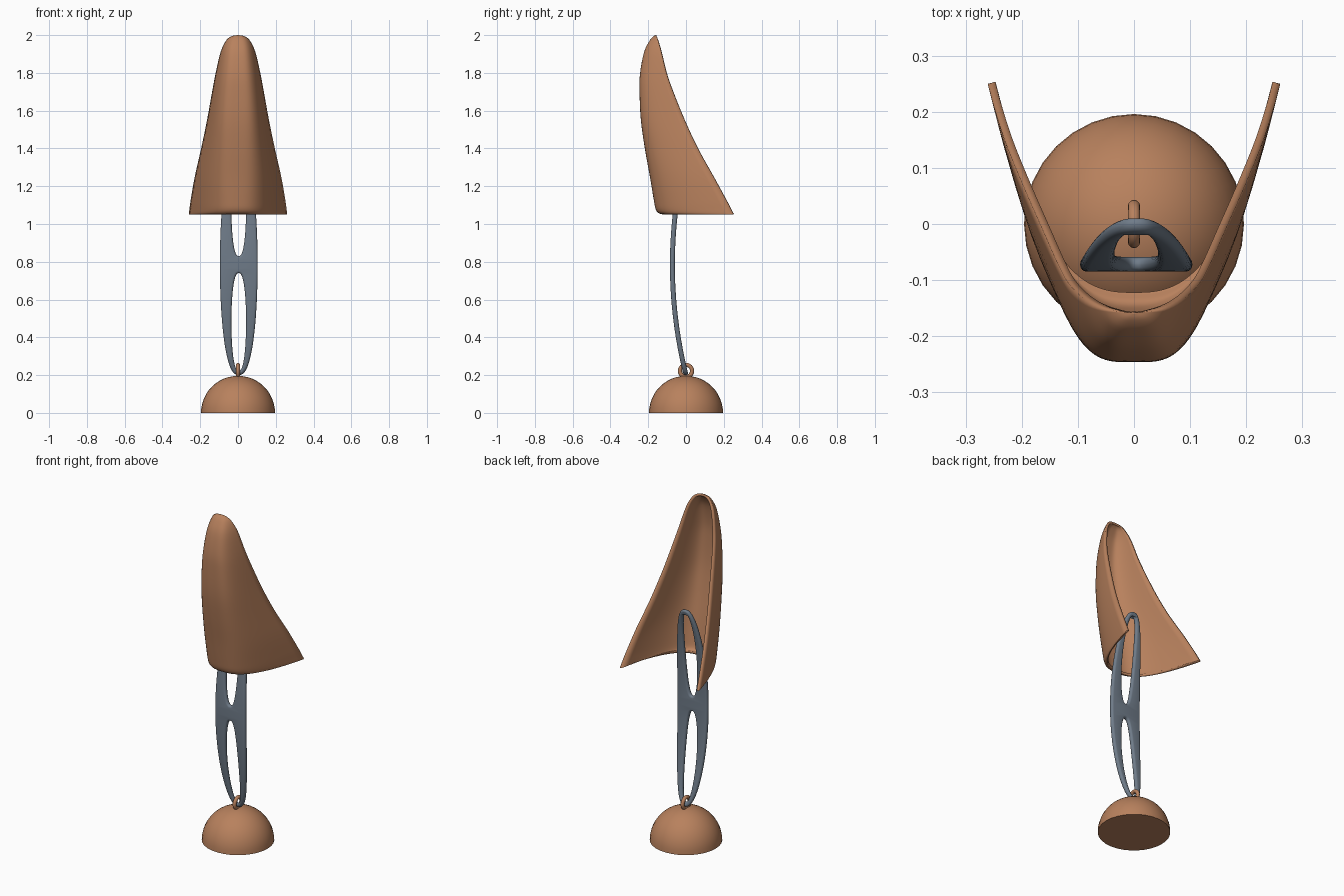
import bpy, bmesh, math
from mathutils import Matrix

if "Cube" in bpy.data.objects:
    bpy.data.objects.remove(bpy.data.objects["Cube"])


def material(name, rgb):
    m = bpy.data.materials.new(name)
    m.diffuse_color = (*rgb, 1)
    m.use_nodes = True
    m.node_tree.nodes["Principled BSDF"].inputs["Base Color"].default_value = m.diffuse_color
    return m


BROWN = material("copper brown", (0.48, 0.22, 0.11))
SLATE = material("slate grey", (0.16, 0.20, 0.25))


def add_object(name, mesh, mat, angle=40):
    ob = bpy.data.objects.new(name, mesh)
    bpy.context.collection.objects.link(ob)
    mesh.materials.clear()
    mesh.materials.append(mat)
    bpy.ops.object.select_all(action='DESELECT')
    ob.select_set(True)
    bpy.context.view_layer.objects.active = ob
    bpy.ops.object.shade_smooth_by_angle(angle=math.radians(angle))
    return ob


def from_bmesh(name, bm, mat):
    mesh = bpy.data.meshes.new(name)
    bm.to_mesh(mesh)
    bm.free()
    return add_object(name, mesh, mat)


# Domed base: half a sphere with a closed underside
bm = bmesh.new()
bmesh.ops.create_uvsphere(bm, u_segments=32, v_segments=24, radius=0.196)
bmesh.ops.bisect_plane(bm, geom=bm.verts[:] + bm.edges[:] + bm.faces[:], dist=1e-5,
                       plane_co=(0, 0, 0), plane_no=(0, 0, 1), clear_inner=True)
bmesh.ops.holes_fill(bm, edges=[e for e in bm.edges if e.is_boundary], sides=0)
bmesh.ops.recalc_face_normals(bm, faces=bm.faces)
from_bmesh("dome_base", bm, BROWN)

# Small ring standing on the dome
bpy.ops.mesh.primitive_torus_add(major_radius=0.032, minor_radius=0.011, major_segments=32,
                                 minor_segments=12, location=(0, 0, 0.222),
                                 rotation=(0, math.pi / 2, 0))
ring = bpy.context.object
ring.name = "base_ring"
ring.data.materials.append(BROWN)
bpy.ops.object.shade_smooth_by_angle(angle=math.radians(60))

# Connecting link: rounded flat outline with two holes, then bent forward
LINK_Z, LINK_H, EDGE = 0.785, 0.585, 0.012
curve = bpy.data.curves.new("link_outline", 'CURVE')
curve.dimensions = '2D'
curve.fill_mode = 'BOTH'
curve.extrude = 0.001
curve.bevel_depth = EDGE
curve.bevel_resolution = 3
curve.offset = -EDGE


def oval(cy, half_w, half_h, n):
    sp = curve.splines.new('POLY')
    sp.points.add(n - 1)
    for i, p in enumerate(sp.points):
        a = 2 * math.pi * (i + 0.5) / n
        c = math.cos(a)
        p.co = (half_w * math.copysign(abs(c) ** 0.8, c), cy + half_h * math.sin(a), 0, 1)
    sp.use_cyclic_u = True


oval(0, 0.1, LINK_H, 96)
for side in (-1, 1):
    oval(side * 0.303, 0.039, 0.258, 56)
tmp = bpy.data.objects.new("link_outline", curve)
bpy.context.collection.objects.link(tmp)
bpy.context.view_layer.update()
mesh = bpy.data.meshes.new_from_object(tmp.evaluated_get(bpy.context.evaluated_depsgraph_get()))
bpy.data.objects.remove(tmp)
bm = bmesh.new()
bm.from_mesh(mesh)
bmesh.ops.remove_doubles(bm, verts=bm.verts, dist=1e-5)
for v in bm.verts:
    x, h, d = v.co
    t = h / LINK_H
    v.co = (x + 0.004, -0.072 * (1 - t * t) - d, LINK_Z + h)
bmesh.ops.recalc_face_normals(bm, faces=bm.faces)
from_bmesh("link", bm, SLATE)

# Hood: U-shaped sections (z, front y, rear rim y, half width, fullness), lofted
SECTIONS = [
    (2.000, -0.158, -0.158, 0.000, 0.28),
    (1.994, -0.172, -0.155, 0.034, 0.28),
    (1.970, -0.193, -0.148, 0.064, 0.28),
    (1.910, -0.222, -0.131, 0.092, 0.27),
    (1.800, -0.243, -0.104, 0.118, 0.27),
    (1.700, -0.246, -0.069, 0.137, 0.26),
    (1.550, -0.239, -0.008, 0.164, 0.27),
    (1.400, -0.218, 0.062, 0.195, 0.30),
    (1.250, -0.191, 0.145, 0.229, 0.33),
    (1.130, -0.171, 0.210, 0.250, 0.36),
    (1.080, -0.161, 0.236, 0.257, 0.37),
    (1.058, -0.146, 0.247, 0.260, 0.37),
    (1.051, -0.125, 0.250, 0.260, 0.37),
]


def catmull(a, b, c, d, t):
    return 0.5 * (2 * b + (c - a) * t + (2 * a - 5 * b + 4 * c - d) * t * t
                  + (3 * b - a - 3 * c + d) * t ** 3)


rows, last, STEPS, HALF = [], len(SECTIONS) - 1, 4, 24
for i in range(last):
    q = [SECTIONS[min(max(k, 0), last)] for k in range(i - 1, i + 3)]
    rows += [[catmull(*v, s / STEPS) for v in zip(*q)] for s in range(STEPS)]
rows.append(SECTIONS[-1])

bm = bmesh.new()
grid = []
for z, yf, yr, w, p in rows:
    line = []
    for j in range(-HALF, HALF + 1):
        u = j / HALF
        line.append(bm.verts.new((w * u, yf + (yr - yf) * abs(u) ** (1 / p), z)))
    grid.append(line)
for a, b in zip(grid, grid[1:]):
    for j in range(2 * HALF):
        bm.faces.new((a[j], b[j], b[j + 1], a[j + 1]))
bmesh.ops.remove_doubles(bm, verts=bm.verts, dist=1e-5)
hood = from_bmesh("hood", bm, BROWN)
shell = hood.modifiers.new("shell", 'SOLIDIFY')
shell.thickness = 0.014
shell.offset = -1
